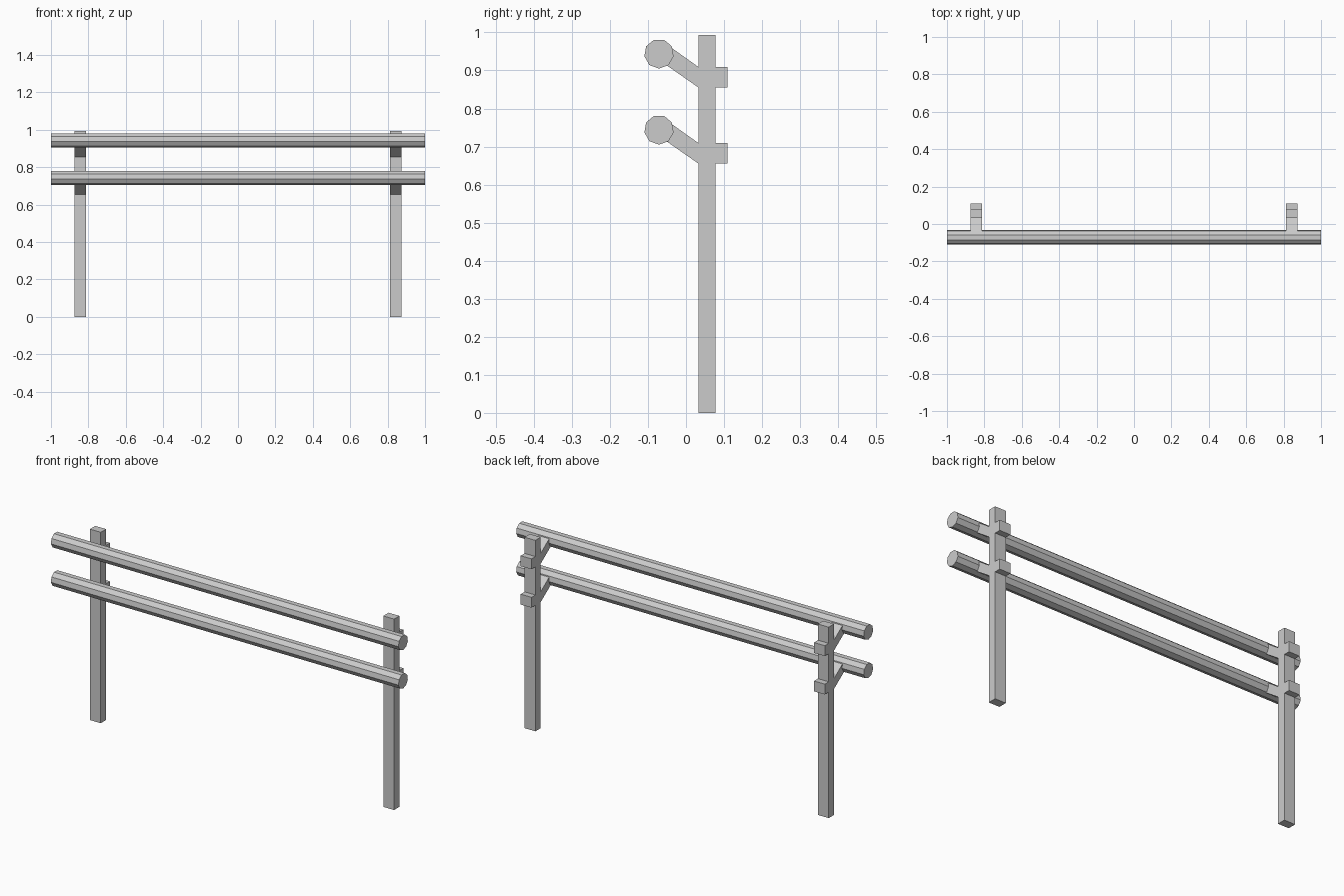
import bpy, bmesh
from math import sin, cos, radians

if "Cube" in bpy.data.objects:
    bpy.data.objects.remove(bpy.data.objects["Cube"])


def extrude_x(name, profile, x0, x1):
    """Extrude a closed (y, z) profile from x0 to x1."""
    bm = bmesh.new()
    face = bm.faces.new([bm.verts.new((x0, y, z)) for y, z in profile])
    ext = bmesh.ops.extrude_face_region(bm, geom=[face], use_keep_orig=True)
    verts = [v for v in ext["geom"] if isinstance(v, bmesh.types.BMVert)]
    bmesh.ops.translate(bm, verts=verts, vec=(x1 - x0, 0, 0))
    bmesh.ops.recalc_face_normals(bm, faces=bm.faces)
    mesh = bpy.data.meshes.new(name)
    bm.to_mesh(mesh)
    bm.free()
    obj = bpy.data.objects.new(name, mesh)
    bpy.context.collection.objects.link(obj)
    return obj


def mirror_x(obj):
    mod = obj.modifiers.new("mirror", "MIRROR")
    mod.use_axis[0] = True


X0, X1 = 0.813, 0.875          # post width along x
Y0, Y1 = 0.033, 0.077          # post depth
R = 0.039                      # rail radius

# Upright posts
mirror_x(extrude_x("post", [(Y0, 0), (Y1, 0), (Y1, 0.993), (Y0, 0.993)], X0, X1))

for label, dz in (("lower", -0.2), ("upper", 0.0)):
    # Nine-sided rail with one corner pointing down
    ring = [(-0.071 + R * cos(radians(a)), 0.944 + dz + R * sin(radians(a)))
            for a in range(-90, 270, 40)]
    extrude_x(label + "_rail", ring, -1, 1)

    # Bracket: block behind the post, sloping arm ending inside the rail
    bracket = [(0.109, 0.855), (0.109, 0.909), (Y0, 0.909),
               (-0.05, 0.968), (-0.06, 0.920), (Y0, 0.855)]
    mirror_x(extrude_x(label + "_bracket", [(y, z + dz) for y, z in bracket], X0, X1))
